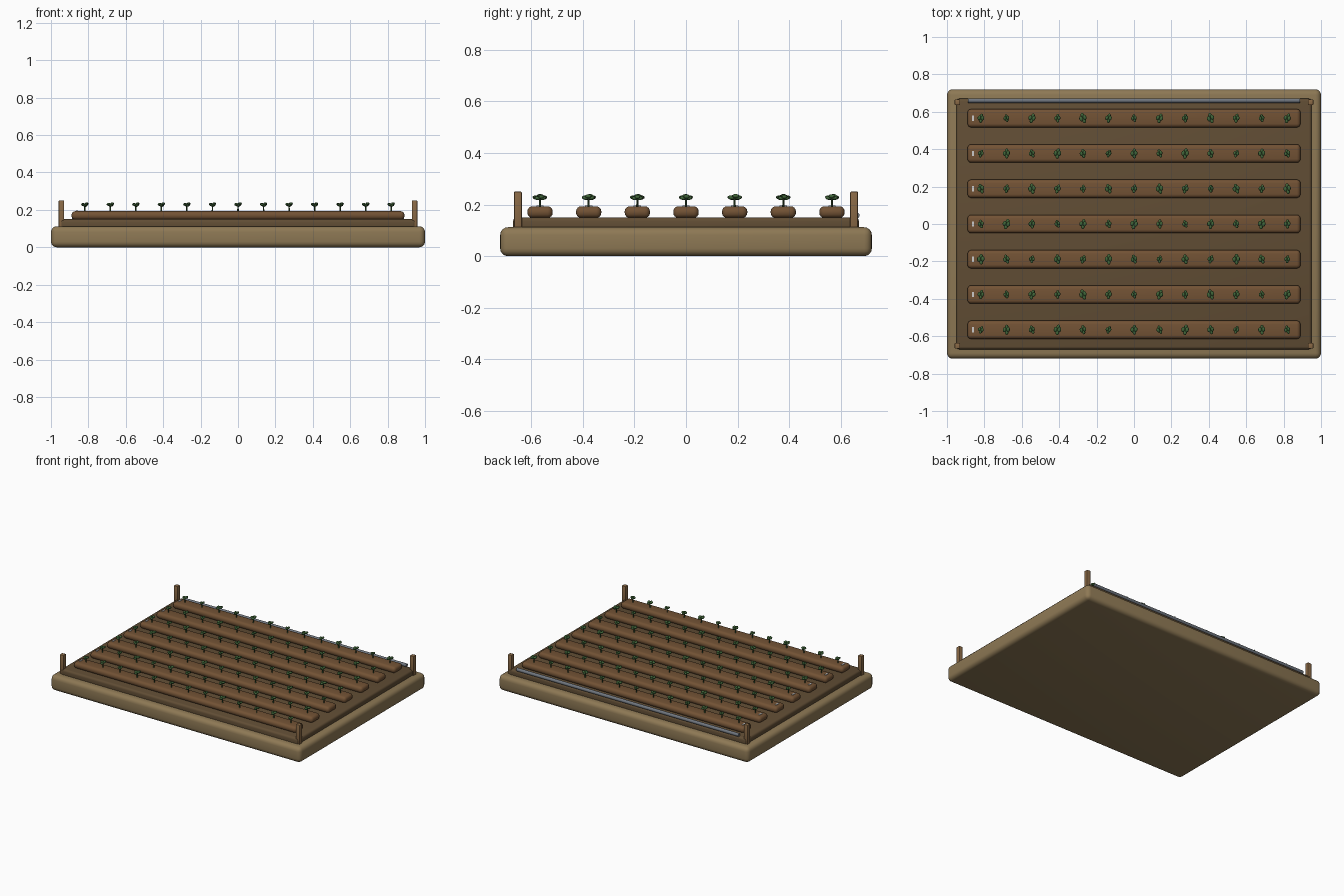
import bpy, bmesh, math
from mathutils import Matrix, Vector

if "Cube" in bpy.data.objects:
    bpy.data.objects.remove(bpy.data.objects["Cube"])


def material(name, rgb):
    m = bpy.data.materials.new(name)
    m.diffuse_color = (*rgb, 1)
    m.use_nodes = True
    m.node_tree.nodes["Principled BSDF"].inputs["Base Color"].default_value = m.diffuse_color
    return m


WOOD = material("frame_wood", (0.27, 0.19, 0.09))
SOIL = material("dark_soil", (0.12, 0.075, 0.035))
RIDGE = material("ridge_soil", (0.17, 0.085, 0.035))
POST = material("post_wood", (0.25, 0.14, 0.06))
PIPE = material("pipe_grey", (0.16, 0.18, 0.21))
TAG = material("tag_grey", (0.6, 0.62, 0.62))
STEM = material("stem_green", (0.04, 0.08, 0.03))
LEAF = material("leaf_green", (0.05, 0.13, 0.04))


def box(name, lo, hi, mat, bevel=0.0, segments=3):
    lo, hi = Vector(lo), Vector(hi)
    bm = bmesh.new()
    bmesh.ops.create_cube(bm, size=1)
    bmesh.ops.scale(bm, vec=hi - lo, verts=bm.verts)
    if bevel:
        bmesh.ops.bevel(bm, geom=bm.edges[:], offset=bevel, segments=segments,
                        profile=0.5, affect='EDGES')
    return finish(name, bm, [mat], (lo + hi) / 2)


def finish(name, bm, mats, loc=(0, 0, 0)):
    me = bpy.data.meshes.new(name)
    bm.to_mesh(me)
    bm.free()
    for m in mats:
        me.materials.append(m)
    me.shade_smooth()
    me.set_sharp_from_angle(angle=math.radians(35))
    ob = bpy.data.objects.new(name, me)
    ob.location = loc
    bpy.context.collection.objects.link(ob)
    return ob


# Wooden base and soil bed
box("base", (-1, -0.72, 0), (1, 0.72, 0.112), WOOD, 0.03, 4)
box("soil_bed", (-0.95, -0.67, 0.09), (0.95, 0.67, 0.15), SOIL, 0.015)

# Corner posts
for sx in (-1, 1):
    for sy in (-1, 1):
        x, y = sx * 0.944, sy * 0.651
        box("corner_post", (x - 0.015, y - 0.015, 0.1), (x + 0.015, y + 0.015, 0.25), POST, 0.004, 2)

# Irrigation pipe along the back
bm = bmesh.new()
bmesh.ops.create_cone(bm, cap_ends=True, segments=16, radius1=0.012, radius2=0.012, depth=1.775,
                      matrix=Matrix.Rotation(math.pi / 2, 4, 'Y'))
finish("irrigation_pipe", bm, [PIPE], (0, 0.66, 0.158))


# Seedling: thin stem, spreading leaves and a crown leaf
def seedling_mesh():
    bm = bmesh.new()
    bmesh.ops.create_cone(bm, cap_ends=True, segments=6, radius1=0.004, radius2=0.003, depth=0.045,
                          matrix=Matrix.Translation((0, 0, 0.018)))
    n_stem = len(bm.faces)
    for dx, dy, z, tilt in ((0.002, 0.013, 0.034, 0.2), (0.002, -0.013, 0.034, -0.2),
                            (-0.009, 0, 0.037, 0), (0.009, 0.002, 0.04, 0)):
        mat = (Matrix.Translation((dx, dy, z)) @ Matrix.Rotation(tilt, 4, 'X')
               @ Matrix.Diagonal((0.009, 0.013, 0.008, 1)))
        bmesh.ops.create_uvsphere(bm, u_segments=10, v_segments=6, radius=1, matrix=mat)
    for i, f in enumerate(bm.faces):
        f.material_index = 0 if i < n_stem else 1
    return finish("seedling", bm, [STEM, LEAF])


first = seedling_mesh()
plant = first.data
bpy.data.objects.remove(first)

# Planting ridges with tags and seedlings
for row in range(7):
    y = (row - 3) * 0.1885
    box("planting_ridge", (-0.89, y - 0.049, 0.148), (0.89, y + 0.049, 0.193), RIDGE, 0.02, 4)
    box("row_tag", (-0.865, y - 0.014, 0.185), (-0.855, y + 0.014, 0.197), TAG)
    for i in range(13):
        ob = bpy.data.objects.new("seedling", plant)
        ob.location = ((i - 6) * 0.1365, y, 0.193)
        s = 0.84 + 0.07 * ((i * 3 + row * 2) % 5)
        ob.scale = (s, s, 0.95 + (s - 0.98) * 0.3)
        ob.rotation_euler.z = math.radians(((i * 2 + row) % 5 - 2) * 9)
        bpy.context.collection.objects.link(ob)
